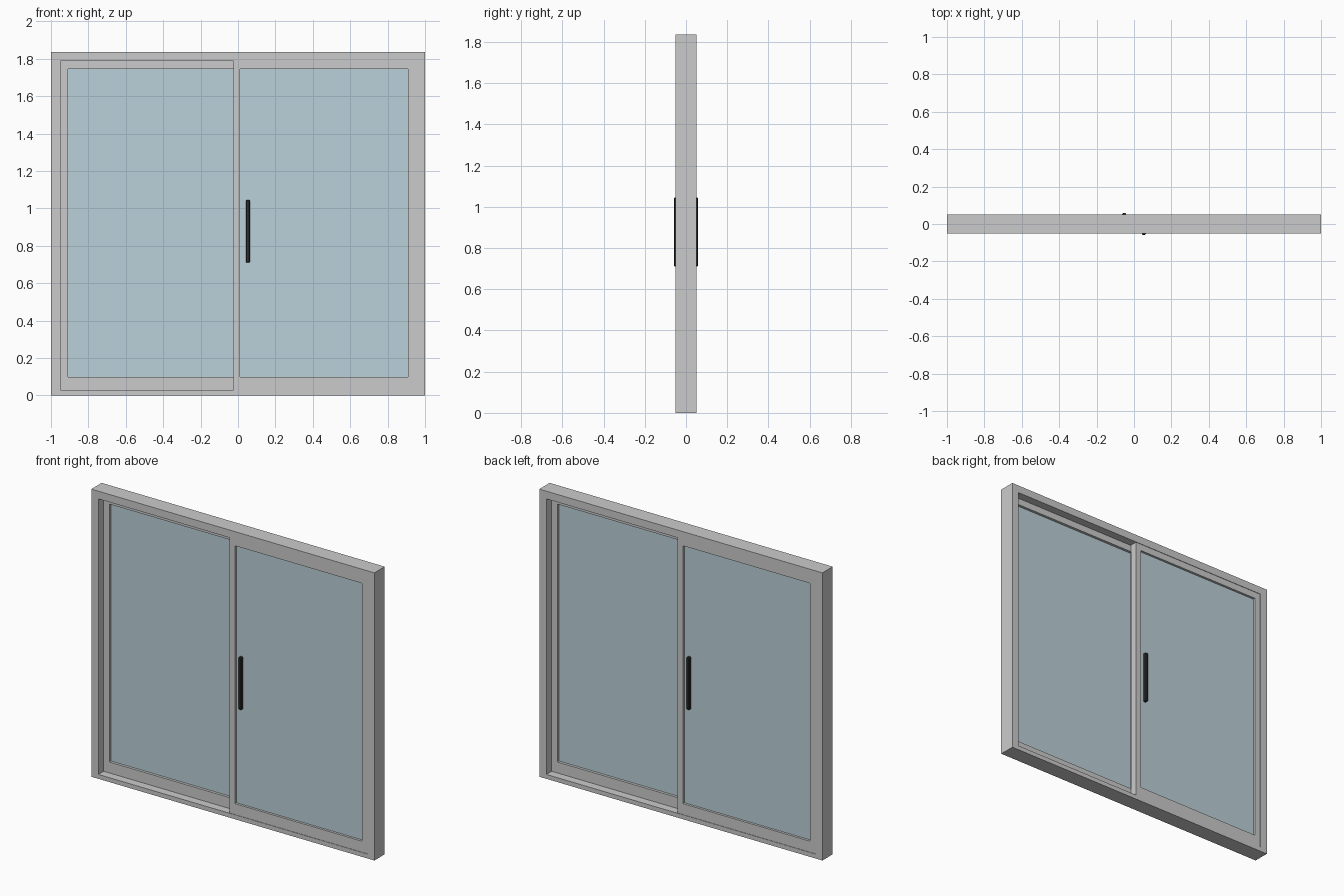
import bpy, bmesh

if "Cube" in bpy.data.objects:
    bpy.data.objects.remove(bpy.data.objects["Cube"])

def material(name, color):
    m = bpy.data.materials.new(name)
    m.diffuse_color = color
    m.use_nodes = True
    m.node_tree.nodes["Principled BSDF"].inputs["Base Color"].default_value = m.diffuse_color
    return m

glass_mat = material("pale_blue_glass", (0.50, 0.64, 0.70, 1))
dark_mat = material("dark_handle", (0.03, 0.03, 0.03, 1))

def finish(name, bm, mat=None):
    bmesh.ops.recalc_face_normals(bm, faces=bm.faces)
    me = bpy.data.meshes.new(name)
    bm.to_mesh(me)
    bm.free()
    ob = bpy.data.objects.new(name, me)
    bpy.context.collection.objects.link(ob)
    if mat:
        me.materials.append(mat)
    return ob

def ring(name, outer, inner, y0, y1):
    """Rectangular frame; outer and inner are (x0, x1, z0, z1)."""
    bm = bmesh.new()
    def corners(r, y):
        x0, x1, z0, z1 = r
        return [bm.verts.new((x, y, z)) for x, z in
                ((x0, z0), (x1, z0), (x1, z1), (x0, z1))]
    loops = [corners(outer, y0), corners(inner, y0),
             corners(inner, y1), corners(outer, y1)]
    for k in range(4):
        a, b = loops[k], loops[(k + 1) % 4]
        for i in range(4):
            j = (i + 1) % 4
            bm.faces.new((a[i], a[j], b[j], b[i]))
    return finish(name, bm)

def box(name, x, y, z, mat=None, bevel=0):
    bm = bmesh.new()
    bmesh.ops.create_cube(bm, size=1)
    for v in bm.verts:
        for i, (lo, hi) in enumerate((x, y, z)):
            v.co[i] = hi if v.co[i] > 0 else lo
    if bevel:
        bmesh.ops.bevel(bm, geom=bm.edges[:], offset=bevel, segments=1,
                        affect='EDGES')
    return finish(name, bm, mat)

D = 0.052   # half depth of the frame

# Fixed outer frame
ring("outer_frame", (-1, 1, 0, 1.837), (-0.95, 0.95, 0.028, 1.788), -D, D)

# Two sliding panels: the back one is the front one turned half round
for side, s in (("front", 1), ("back", -1)):
    parts = [
        ring(side + "_sash", (-0.025, 0.95, 0.028, 1.788),
             (0.012, 0.91, 0.098, 1.745), -D + 0.003, -0.001),
        box(side + "_glass", (0.012, 0.91), (-0.034, -0.018), (0.098, 1.745),
            glass_mat),
        box(side + "_handle", (0.042, 0.063), (-0.058, -0.034), (0.71, 1.045),
            dark_mat, 0.004),
    ]
    for ob in parts:
        for v in ob.data.vertices:
            v.co.x *= s
            v.co.y *= s
